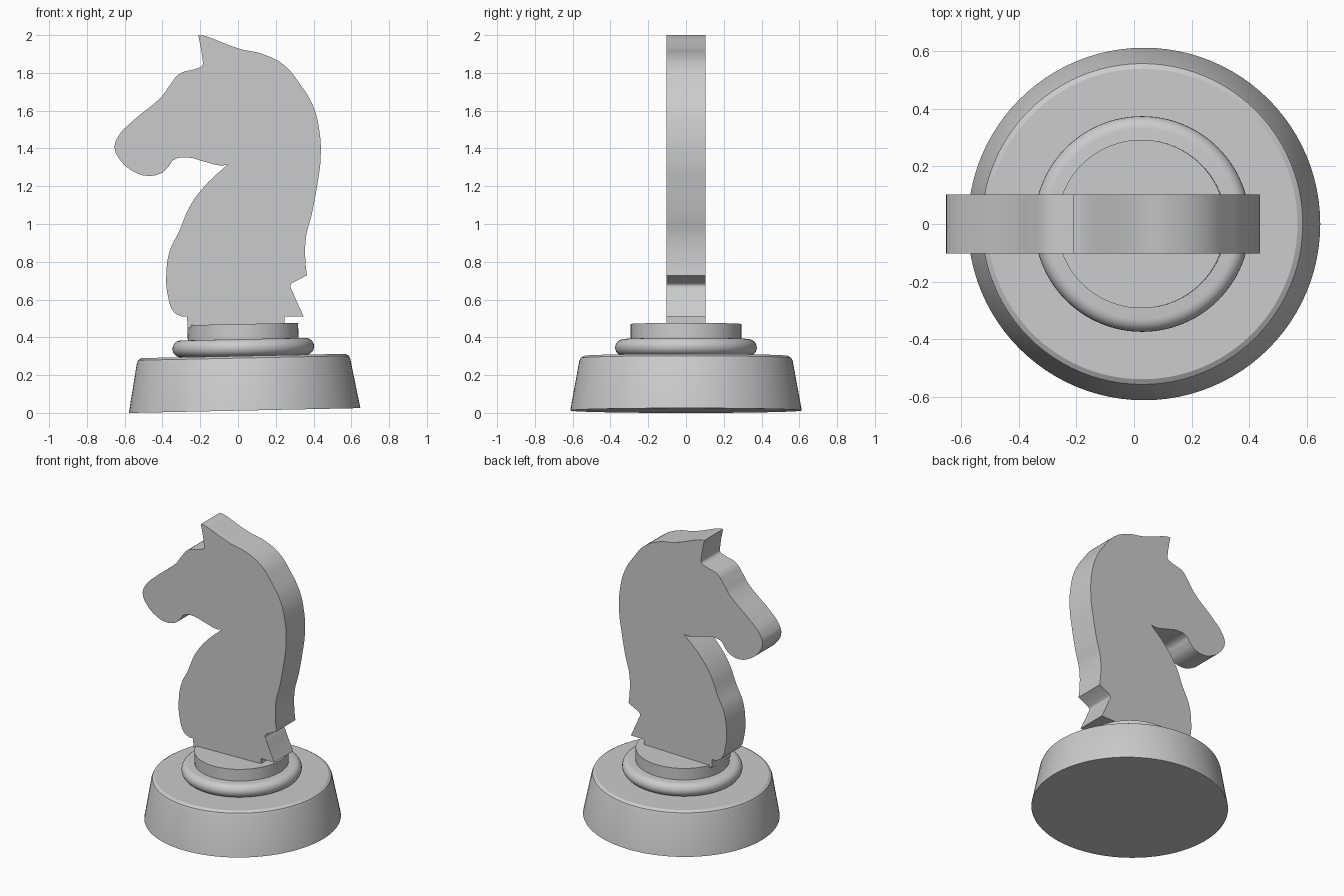
import bpy
import bmesh
import math
from mathutils import Matrix

default_cube = bpy.data.objects.get("Cube")
if default_cube:
    bpy.data.objects.remove(default_cube, do_unlink=True)

# One plain grey for the whole piece
GREY = (0.6, 0.6, 0.6, 1.0)
grey = bpy.data.materials.new("light grey")
grey.use_nodes = True
grey.diffuse_color = GREY
for node in grey.node_tree.nodes:
    if node.type == "BSDF_PRINCIPLED":
        node.inputs["Base Color"].default_value = GREY

# The turned stand leans very slightly
STAND_PLACE = Matrix.Translation((0.035, 0, 0.0125)) @ Matrix.Rotation(-0.021, 4, "Y")
SEGMENTS = 96


def add_object(name, mesh, smooth_angle=30):
    """Link a mesh as a named part with the grey material and crisp edges."""
    part = bpy.data.objects.new(name, mesh)
    bpy.context.collection.objects.link(part)
    mesh.materials.clear()
    mesh.materials.append(grey)
    bpy.ops.object.select_all(action="DESELECT")
    part.select_set(True)
    bpy.context.view_layer.objects.active = part
    bpy.ops.object.shade_smooth_by_angle(angle=math.radians(smooth_angle))
    return part


def turned_part(name, profile):
    """Spin a (radius, height) profile into a closed solid."""
    bm = bmesh.new()
    rings = []
    for radius, height in profile:
        ring = bmesh.ops.create_circle(bm, segments=SEGMENTS, radius=radius)["verts"]
        for vert in ring:
            vert.co.z = height
        rings.append(ring)
    for low, high in zip(rings, rings[1:]):
        for i in range(SEGMENTS):
            j = (i + 1) % SEGMENTS
            bm.faces.new((low[i], low[j], high[j], high[i]))
    bm.faces.new(rings[0])
    bm.faces.new(rings[-1])
    bmesh.ops.recalc_face_normals(bm, faces=bm.faces)
    bm.transform(STAND_PLACE)
    mesh = bpy.data.meshes.new(name)
    bm.to_mesh(mesh)
    bm.free()
    return add_object(name, mesh)


def flat_cutout(name, runs, thickness):
    """Extrude an outline of smooth runs; each run starts on a sharp corner."""
    curve = bpy.data.curves.new(name + " outline", "CURVE")
    curve.dimensions = "2D"
    curve.fill_mode = "BOTH"
    curve.extrude = thickness / 2
    curve.resolution_u = 6
    points = [(x, z, i == 0) for run in runs for i, (x, z) in enumerate(run)]
    spline = curve.splines.new("BEZIER")
    spline.bezier_points.add(len(points) - 1)
    spline.use_cyclic_u = True
    for knot, (x, z, corner) in zip(spline.bezier_points, points):
        knot.co = (x, z, 0)
        knot.handle_left_type = knot.handle_right_type = "VECTOR" if corner else "AUTO"

    # Turn the filled outline into a clean upright mesh
    helper = bpy.data.objects.new(name + " helper", curve)
    bpy.context.collection.objects.link(helper)
    graph = bpy.context.evaluated_depsgraph_get()
    mesh = bpy.data.meshes.new_from_object(helper.evaluated_get(graph))
    bpy.data.objects.remove(helper, do_unlink=True)
    mesh.name = name
    bm = bmesh.new()
    bm.from_mesh(mesh)
    bmesh.ops.remove_doubles(bm, verts=bm.verts, dist=0.0002)
    bm.transform(Matrix.Rotation(math.radians(90), 4, "X"))
    bmesh.ops.recalc_face_normals(bm, faces=bm.faces)
    bm.to_mesh(mesh)
    bm.free()
    return add_object(name, mesh, 35)


# Stand: tapered foot, rounded ring and collar
turned_part("base", [(0.613, 0), (0.565, 0.262), (0.558, 0.278), (0.54, 0.289)])

ring_profile = [(0.3, 0.285)]
for step in range(13):
    angle = math.pi * (step / 12 - 0.5)
    ring_profile.append((0.33 + 0.045 * math.cos(angle), 0.333 + 0.045 * math.sin(angle)))
turned_part("base_ring", ring_profile)

turned_part("collar", [(0.293, 0.37), (0.293, 0.458)])

# Horse head outline, clockwise from the ear tip
crest = [(-0.21, 2), (-0.185, 1.998), (0.01, 1.927), (0.13, 1.9), (0.245, 1.84),
         (0.325, 1.745), (0.395, 1.63), (0.43, 1.5), (0.437, 1.34), (0.42, 1.21),
         (0.39, 1.05), (0.36, 0.93), (0.357, 0.8)]
mane_tip = [(0.365, 0.728)]
mane_notch = [(0.29, 0.69), (0.278, 0.675), (0.29, 0.64)]
back_foot = [(0.348, 0.51)]
stub = [[(0.247, 0.51)], [(0.247, 0.45)], [(-0.267, 0.45)], [(-0.27, 0.51)]]
chest = [(-0.3, 0.51), (-0.34, 0.535), (-0.373, 0.63), (-0.38, 0.72), (-0.362, 0.855),
         (-0.31, 0.965), (-0.257, 1.09), (-0.177, 1.2)]
jaw = [(-0.055, 1.315), (-0.09, 1.31), (-0.177, 1.33), (-0.267, 1.352), (-0.34, 1.34),
       (-0.367, 1.305), (-0.405, 1.27), (-0.48, 1.255), (-0.547, 1.275), (-0.617, 1.33),
       (-0.653, 1.405), (-0.63, 1.47), (-0.563, 1.54), (-0.4, 1.68), (-0.357, 1.74),
       (-0.31, 1.795), (-0.22, 1.823), (-0.188, 1.84), (-0.188, 1.87)]
flat_cutout("horse_head",
            [crest, mane_tip, mane_notch, back_foot, *stub, chest, jaw], 0.205)
